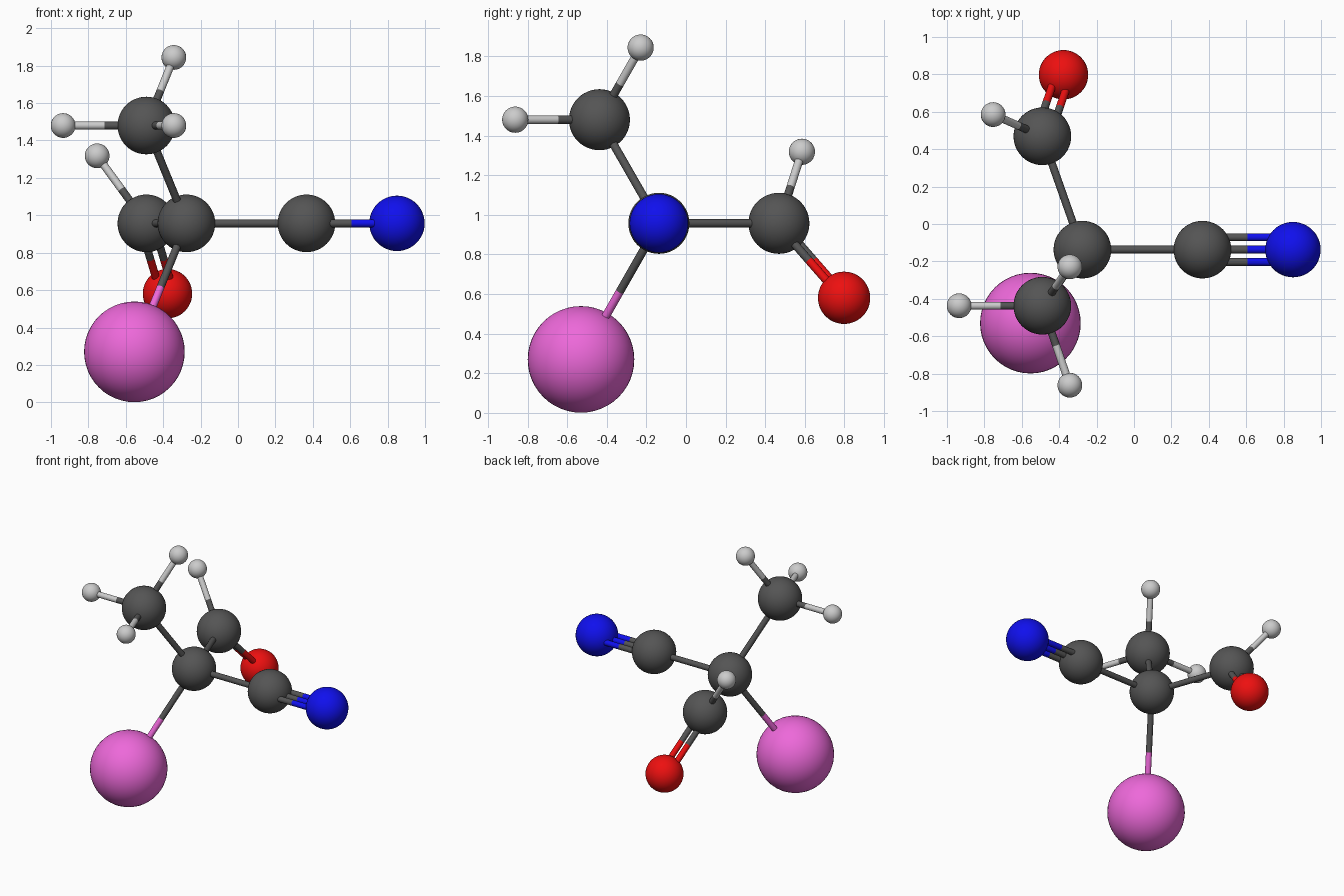
import bpy
from math import radians
from mathutils import Vector

if "Cube" in bpy.data.objects:
    bpy.data.objects.remove(bpy.data.objects["Cube"])

BOND_R = 0.021


def material(name, rgb):
    m = bpy.data.materials.new(name)
    m.diffuse_color = (*rgb, 1)
    m.use_nodes = True
    m.node_tree.nodes["Principled BSDF"].inputs["Base Color"].default_value = m.diffuse_color
    return m


# element: (radius, material)
KINDS = {
    "carbon": (0.154, material("dark_grey", (0.09, 0.09, 0.09))),
    "hydrogen": (0.066, material("light_grey", (0.55, 0.55, 0.55))),
    "nitrogen": (0.148, material("blue", (0.005, 0.005, 0.85))),
    "oxygen": (0.132, material("red", (0.85, 0.005, 0.005))),
    "halogen": (0.269, material("pink", (0.85, 0.14, 0.7))),
}

# atom: (element, centre)
ATOMS = {
    "centre": ("carbon", (-0.276, -0.137, 0.957)),
    "nitrile": ("carbon", (0.366, -0.137, 0.957)),
    "tip": ("nitrogen", (0.850, -0.137, 0.957)),
    "large": ("halogen", (-0.554, -0.530, 0.270)),
    "aldehyde": ("carbon", (-0.490, 0.469, 0.957)),
    "carbonyl": ("oxygen", (-0.377, 0.798, 0.581)),
    "aldehyde_h": ("hydrogen", (-0.753, 0.585, 1.318)),
    "methyl": ("carbon", (-0.490, -0.437, 1.480)),
    "methyl_h1": ("hydrogen", (-0.935, -0.437, 1.480)),
    "methyl_h2": ("hydrogen", (-0.343, -0.229, 1.844)),
    "methyl_h3": ("hydrogen", (-0.343, -0.862, 1.480)),
}

# bonds: ends and sideways offsets of the parallel rods
BONDS = [
    ("centre", "nitrile", (0,)),
    ("nitrile", "tip", (-0.066, 0, 0.066)),
    ("centre", "large", (0,)),
    ("centre", "aldehyde", (0,)),
    ("aldehyde", "carbonyl", (-0.038, 0.038)),
    ("aldehyde", "aldehyde_h", (0,)),
    ("centre", "methyl", (0,)),
    ("methyl", "methyl_h1", (0,)),
    ("methyl", "methyl_h2", (0,)),
    ("methyl", "methyl_h3", (0,)),
]


def finish(name, mat):
    ob = bpy.context.object
    ob.name = name
    ob.data.materials.append(mat)
    bpy.ops.object.shade_smooth_by_angle(angle=radians(40))


def rod(name, a, b, mat):
    d = b - a
    bpy.ops.mesh.primitive_cylinder_add(vertices=24, radius=BOND_R, depth=d.length,
                                        location=(a + b) / 2,
                                        rotation=d.to_track_quat('Z', 'Y').to_euler())
    finish(name, mat)


# Atom balls
for name, (kind, pos) in ATOMS.items():
    r, mat = KINDS[kind]
    bpy.ops.mesh.primitive_uv_sphere_add(segments=48, ring_count=24, radius=r, location=pos)
    finish(f"{name}_{kind}_ball", mat)

# Bond rods, each half coloured like its own atom
for a, b, offsets in BONDS:
    pa, pb = Vector(ATOMS[a][1]), Vector(ATOMS[b][1])
    side = (pb - pa).cross(Vector((0, 0, 1))).normalized()
    mid = (pa + pb) / 2
    for off in offsets:
        s = side * off
        rod(f"{a}_to_{b}_rod", pa + s, mid + s, KINDS[ATOMS[a][0]][1])
        rod(f"{b}_to_{a}_rod", mid + s, pb + s, KINDS[ATOMS[b][0]][1])
